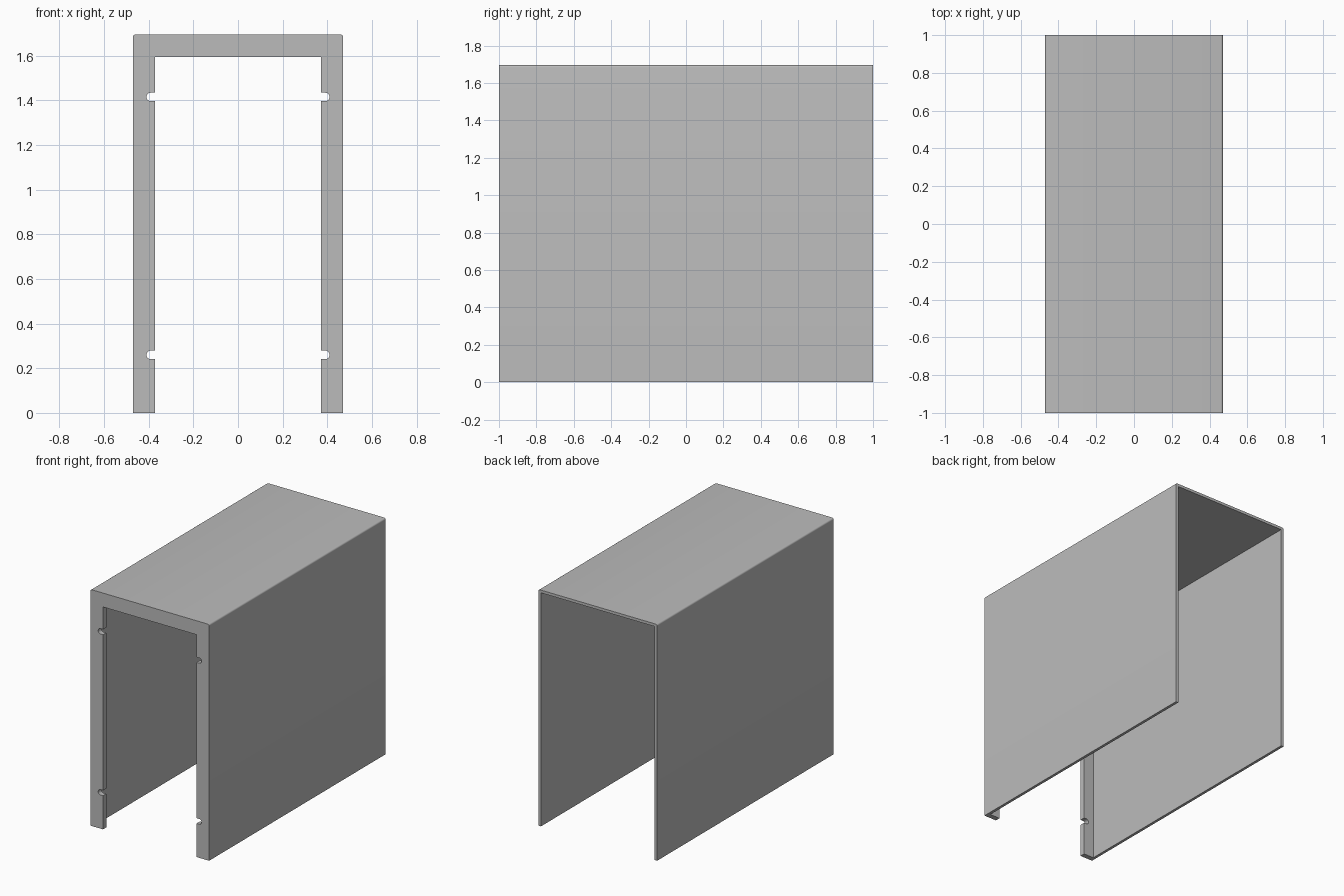
import bpy
import bmesh
import math

cube = bpy.data.objects.get("Cube")
if cube:
    bpy.data.objects.remove(cube, do_unlink=True)

HALF_W, HEIGHT, HALF_L = 0.471, 1.695, 1.0
WALL, FLANGE_W, FLANGE_T = 0.02, 0.1, 0.037
ROUND = 0.012
SLOT_HEIGHTS, SLOT_R, SLOT_TIP = (0.26, 1.415), 0.019, 0.41

grey = bpy.data.materials.new("plain grey")
grey.use_nodes = True
colour = (0.5, 0.5, 0.5, 1)
grey.diffuse_color = colour
grey.node_tree.nodes["Principled BSDF"].inputs["Base Color"].default_value = colour


def extrude_profile(name, profile, y0, y1):
    """Sweep an x-z outline along y into a closed solid."""
    bm = bmesh.new()
    face = bm.faces.new([bm.verts.new((x, y0, z)) for x, z in profile])
    swept = bmesh.ops.extrude_face_region(bm, geom=[face], use_keep_orig=True)
    moved = [v for v in swept["geom"] if isinstance(v, bmesh.types.BMVert)]
    bmesh.ops.translate(bm, verts=moved, vec=(0, y1 - y0, 0))
    bmesh.ops.recalc_face_normals(bm, faces=bm.faces)
    mesh = bpy.data.meshes.new(name)
    bm.to_mesh(mesh)
    bm.free()
    mesh.materials.append(grey)
    obj = bpy.data.objects.new(name, mesh)
    bpy.context.collection.objects.link(obj)
    return obj


def arc(cx, cz, r, start, end, steps):
    angles = [math.radians(start + (end - start) * i / steps) for i in range(steps + 1)]
    return [(cx + r * math.cos(a), cz + r * math.sin(a)) for a in angles]


# Half of the arch outline: outer wall, rounded shoulder, then inner edge with slots
inner_x = HALF_W - FLANGE_W
outer = [(HALF_W, 0)] + arc(HALF_W - ROUND, HEIGHT - ROUND, ROUND, 0, 90, 4)
inner = [(inner_x, 0)]
for z in SLOT_HEIGHTS:
    inner.append((inner_x, z - SLOT_R))
    inner += arc(SLOT_TIP - SLOT_R, z, SLOT_R, -90, 90, 10)
    inner.append((inner_x, z + SLOT_R))
inner.append((inner_x, HEIGHT - FLANGE_W))


def mirrored(points):
    return [(-x, z) for x, z in reversed(points)]


outline = outer + mirrored(outer) + [(-x, z) for x, z in inner] + inner[::-1]
cover = extrude_profile("channel_cover", outline, -HALF_L, HALF_L)

# Hollow out everything behind the front flange, leaving thin walls
px, pz = HALF_W - WALL, HEIGHT - WALL
pocket = extrude_profile("pocket_cutter", [(-px, -0.2), (px, -0.2), (px, pz), (-px, pz)],
                         -HALF_L + FLANGE_T, HALF_L + 0.2)
pocket.hide_render = True
cut = cover.modifiers.new("hollow", 'BOOLEAN')
cut.operation = 'DIFFERENCE'
cut.solver = 'EXACT'
cut.object = pocket

bpy.ops.object.select_all(action='DESELECT')
cover.select_set(True)
bpy.context.view_layer.objects.active = cover
bpy.ops.object.modifier_apply(modifier=cut.name)
bpy.data.objects.remove(pocket, do_unlink=True)
bpy.ops.object.shade_smooth_by_angle(angle=math.radians(30))
